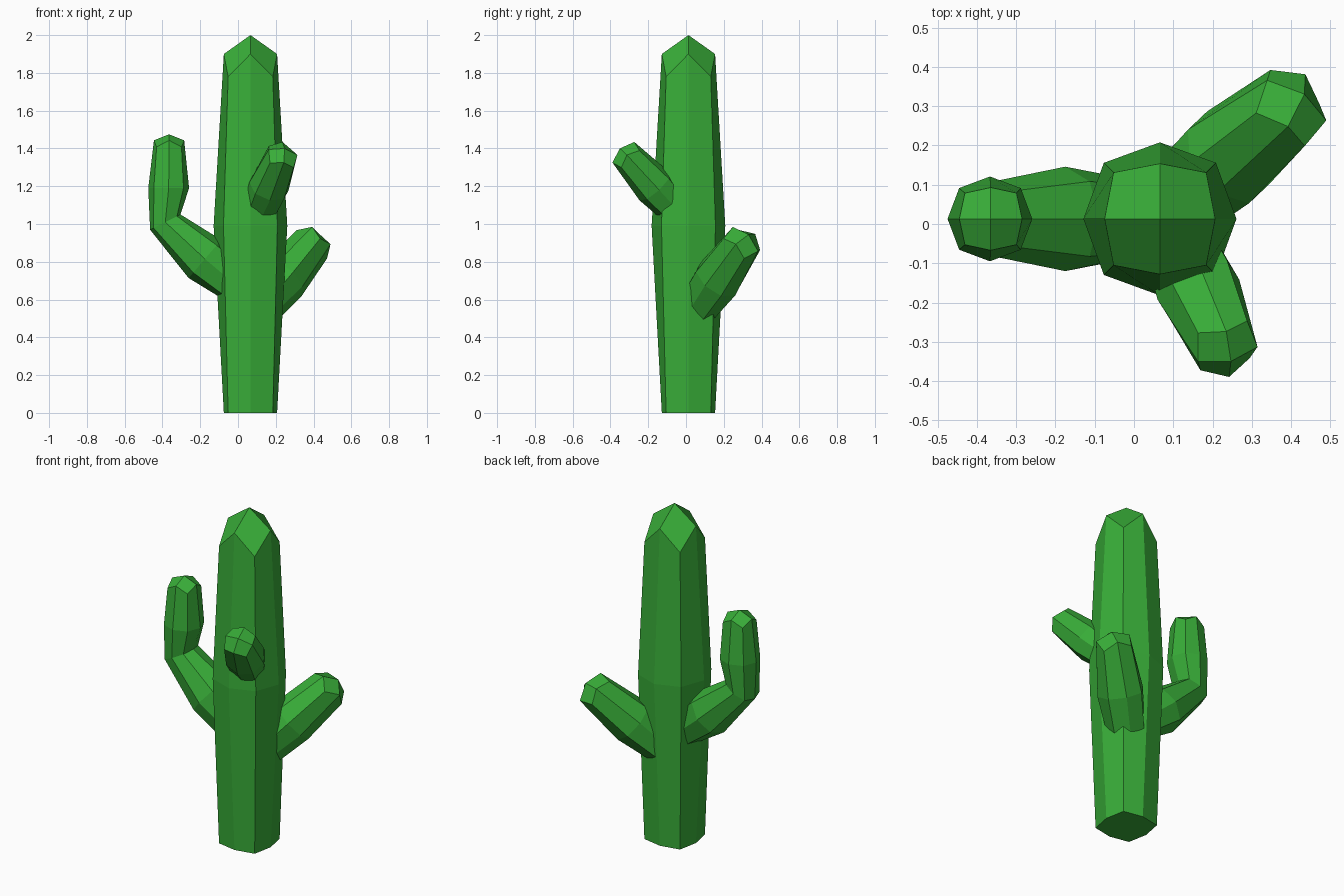
import bpy, bmesh, math
from mathutils import Vector

if "Cube" in bpy.data.objects:
    bpy.data.objects.remove(bpy.data.objects["Cube"])

green = bpy.data.materials.new("cactus_green")
green.diffuse_color = (0.04, 0.42, 0.04, 1)
green.use_nodes = True
green.node_tree.nodes["Principled BSDF"].inputs["Base Color"].default_value = green.diffuse_color


def limb(name, sections, tip, yaw=0, roll=0):
    """Eight-sided limb. Section: centre, direction, radius, diagonal radius, diagonal set-back."""
    bm = bmesh.new()
    left = Vector((-math.sin(yaw), math.cos(yaw), 0))
    rings = []
    for centre, direction, r, rd, back in sections:
        d = Vector(direction).normalized()
        up = d.cross(left).normalized()
        ring = []
        for k in range(8):
            a = roll + k * math.pi / 4
            rad, off = (rd, back) if k % 2 else (r, 0)
            ring.append(bm.verts.new(Vector(centre) + rad * (math.cos(a) * up + math.sin(a) * left) - off * d))
        rings.append(ring)
    for lo, hi in zip(rings, rings[1:]):
        for k in range(8):
            j = (k + 1) % 8
            bm.faces.new((lo[k], lo[j], hi[j], hi[k]))
    bm.faces.new(rings[0])
    # faceted tip made of four kite faces
    top = bm.verts.new(tip)
    for k in range(0, 8, 2):
        r = rings[-1]
        bm.faces.new((top, r[k], r[k + 1], r[(k + 2) % 8]))
    bmesh.ops.recalc_face_normals(bm, faces=bm.faces)
    me = bpy.data.meshes.new(name)
    bm.to_mesh(me)
    bm.free()
    me.materials.append(green)
    ob = bpy.data.objects.new(name, me)
    bpy.context.collection.objects.link(ob)


def straight_arm(name, mid, half, r, roll):
    """Straight arm bulging at its middle; half is the vector from middle to tip."""
    m, h = Vector(mid), Vector(half)
    limb(name, [(m - 0.9 * h, h, 0.73 * r, 0.85 * r, 0),
                (m, h, r, r * 1.03, 0),
                (m + 0.9 * h, h, 0.73 * r, 0.85 * r, 0.12 * h.length)],
         m + h, math.atan2(h.y, h.x), math.radians(roll))


# trunk
x, y, up = 0.066, 0.013, (0, 0, 1)
limb("trunk", [((x, y, 0), up, 0.141, 0.167, 0),
               ((x, y, 0.99), up, 0.195, 0.202, 0),
               ((x, y, 1.9), up, 0.141, 0.167, 0.12)], (x, y, 2.0))

# bent left arm
slope = (-0.75, 0, 0.64)
limb("left_arm", [((0.01, y, 0.66), slope, 0.097, 0.113, 0),
                  ((-0.175, y, 0.815), slope, 0.133, 0.135, 0),
                  ((-0.385, y, 1.01), (-0.45, 0, 0.89), 0.09, 0.098, 0),
                  ((-0.367, y, 1.19), up, 0.108, 0.111, 0),
                  ((-0.365, y, 1.443), up, 0.08, 0.093, 0.035)],
     (-0.365, y, 1.475), math.pi)

# straight arms
straight_arm("back_right_arm", (0.24, 0.17, 0.71), (0.194, 0.161, 0.234), 0.13, -23)
straight_arm("front_arm", (0.164, -0.167, 1.2), (0.083, -0.183, 0.2), 0.109, 15)
